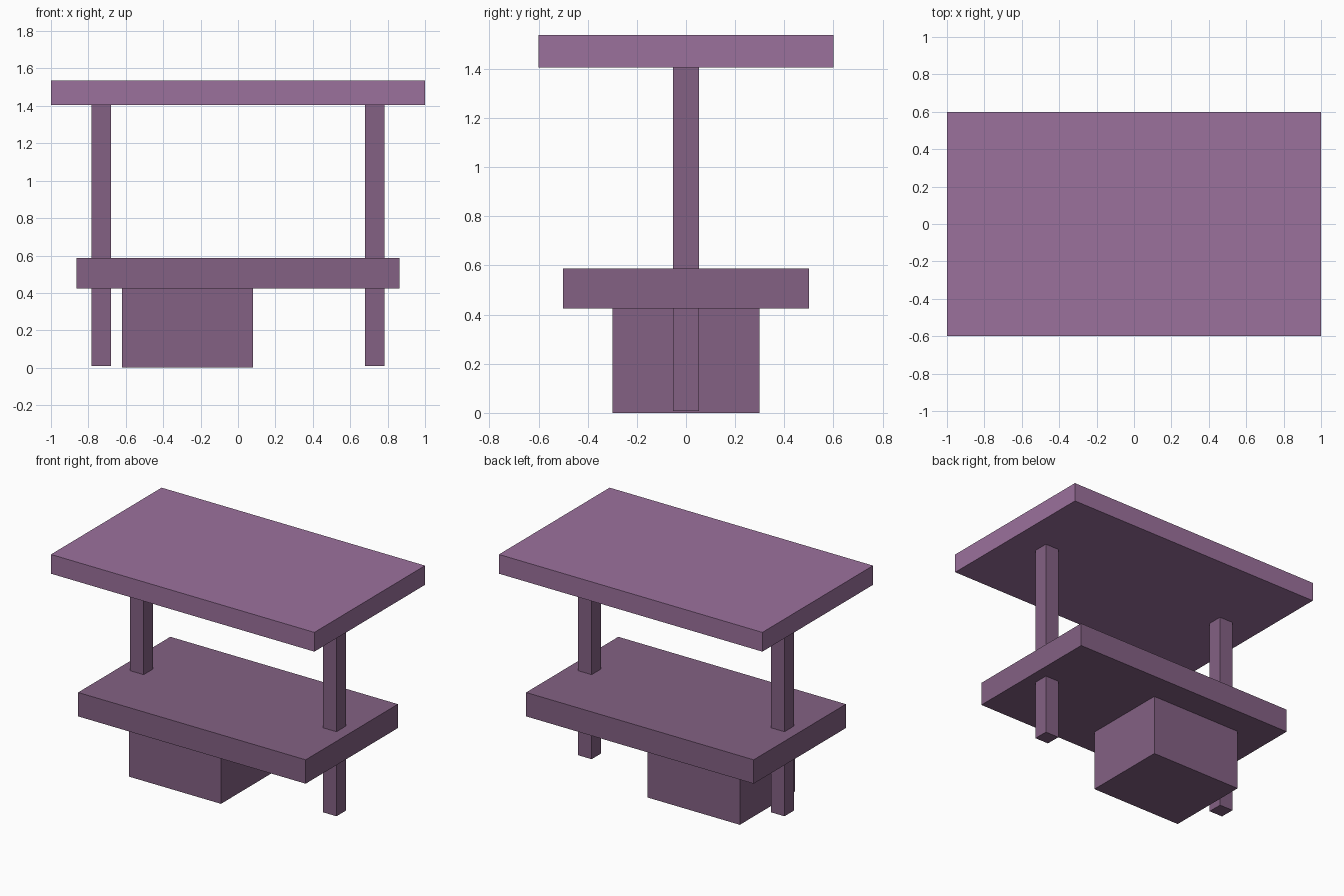
import bpy

if "Cube" in bpy.data.objects:
    bpy.data.objects.remove(bpy.data.objects["Cube"])


def material(name, color):
    mat = bpy.data.materials.new(name)
    mat.diffuse_color = color
    mat.use_nodes = True
    mat.node_tree.nodes["Principled BSDF"].inputs["Base Color"].default_value = mat.diffuse_color
    return mat


def box(name, x, y, z, mat):
    """Axis-aligned box from (min, max) ranges."""
    ranges = (x, y, z)
    bpy.ops.mesh.primitive_cube_add(size=1, location=[(a + b) / 2 for a, b in ranges])
    obj = bpy.context.object
    obj.name = name
    obj.scale = [b - a for a, b in ranges]
    bpy.ops.object.transform_apply(location=False, rotation=False, scale=True)
    obj.data.materials.append(mat)
    return obj


light = material("light_purple", (0.33, 0.165, 0.335, 1))
dark = material("dark_purple", (0.23, 0.12, 0.23, 1))

# Table top and lower shelf
box("table_top", (-1, 1), (-0.6, 0.6), (1.405, 1.537), light)
box("lower_shelf", (-0.864, 0.864), (-0.5, 0.5), (0.424, 0.588), dark)

# Posts running through the shelf up to the top
for side, cx in (("left", -0.732), ("right", 0.732)):
    box(side + "_post", (cx - 0.052, cx + 0.052), (-0.052, 0.052), (0.008, 1.405), dark)

# Off-centre block under the shelf
box("base_block", (-0.619, 0.081), (-0.3, 0.3), (0, 0.424), dark)
